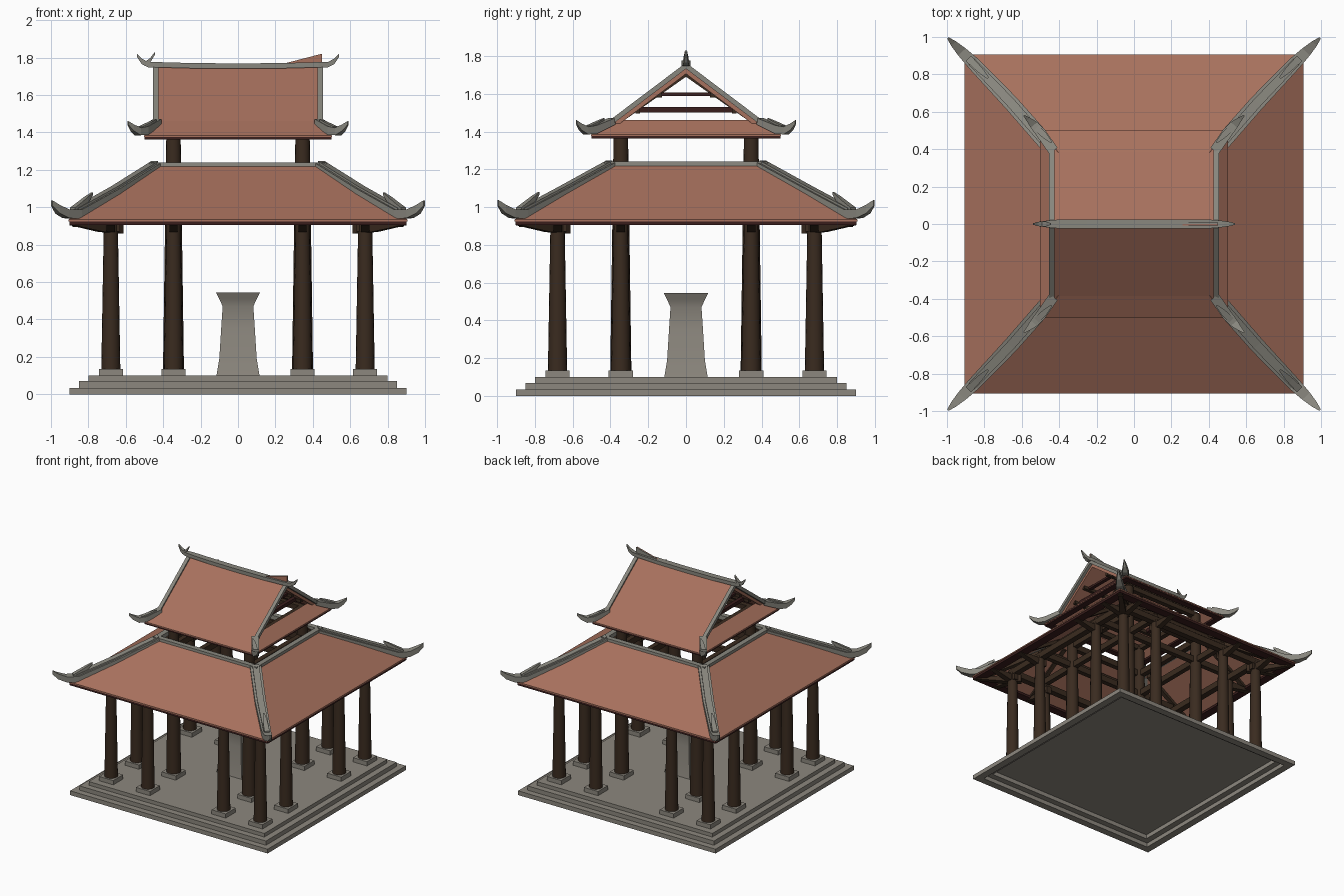
import bpy, bmesh, math
from mathutils import Vector

if "Cube" in bpy.data.objects:
    bpy.data.objects.remove(bpy.data.objects["Cube"])


def material(name, rgb):
    m = bpy.data.materials.new(name)
    m.diffuse_color = (*rgb, 1)
    m.use_nodes = True
    m.node_tree.nodes["Principled BSDF"].inputs["Base Color"].default_value = m.diffuse_color
    return m


STONE = material("grey stone", (0.265, 0.245, 0.21))
TRIM = material("ridge mortar", (0.25, 0.243, 0.21))
TILE = material("terracotta tile", (0.39, 0.165, 0.11))
WOOD = material("dark wood", (0.042, 0.024, 0.014))
RED = material("dark red wood", (0.042, 0.013, 0.012))


def finish(name, bm, mat):
    bmesh.ops.recalc_face_normals(bm, faces=bm.faces)
    me = bpy.data.meshes.new(name)
    bm.to_mesh(me)
    bm.free()
    me.materials.append(mat)
    ob = bpy.data.objects.new(name, me)
    bpy.context.collection.objects.link(ob)
    return ob


def rect_stack(name, levels, mat, ring=False, centre=(0, 0)):
    """Rectangles (half x, half y, z) joined in order; a ring closes on itself, otherwise ends are capped."""
    bm = bmesh.new()
    loops = [[bm.verts.new((centre[0] + sx * hx, centre[1] + sy * hy, z))
              for sx, sy in ((-1, -1), (1, -1), (1, 1), (-1, 1))] for hx, hy, z in levels]
    pairs = list(zip(loops, loops[1:]))
    if ring:
        pairs.append((loops[-1], loops[0]))
    else:
        bm.faces.new(loops[0])
        bm.faces.new(loops[-1])
    for a, b in pairs:
        for i in range(4):
            j = (i + 1) % 4
            bm.faces.new((a[i], a[j], b[j], b[i]))
    return finish(name, bm, mat)


def loft(name, points, mat):
    """Rectangular bar through points (x, y, z, width, vertical height)."""
    bm = bmesh.new()
    d = Vector(points[-1][:2]) - Vector(points[0][:2])
    side = Vector((-d.y, d.x, 0)).normalized()
    loops = []
    for x, y, z, w, h in points:
        c = Vector((x, y, z))
        loops.append([bm.verts.new(c + side * a * w / 2 + Vector((0, 0, b * h / 2)))
                      for a, b in ((-1, -1), (1, -1), (1, 1), (-1, 1))])
    bm.faces.new(loops[0])
    bm.faces.new(loops[-1])
    for a, b in zip(loops, loops[1:]):
        for i in range(4):
            j = (i + 1) % 4
            bm.faces.new((a[i], a[j], b[j], b[i]))
    return finish(name, bm, mat)


def column(name, x, y, r0, r1, z0, z1):
    bm = bmesh.new()
    bmesh.ops.create_cone(bm, cap_ends=True, segments=16, radius1=r0, radius2=r1, depth=z1 - z0)
    bmesh.ops.translate(bm, verts=bm.verts, vec=(x, y, (z0 + z1) / 2))
    for f in bm.faces:
        f.smooth = len(f.verts) == 4
    return finish(name, bm, WOOD)


def frame(name, half, width, z0, z1, mat):
    i = half - width
    return rect_stack(name, [(half, half, z0), (half, half, z1), (i, i, z1), (i, i, z0)], mat, ring=True)


CORNERS = [(-1, -1), (1, -1), (1, 1), (-1, 1)]
OUT, INN = 0.68, 0.345

# stepped platform, stepped hollow underneath
rect_stack("platform", [(.79, .79, .07), (.79, .79, .035), (.84, .84, .035), (.84, .84, 0),
                        (.90, .90, 0), (.90, .90, .035), (.85, .85, .035), (.85, .85, .07),
                        (.80, .80, .07), (.80, .80, .10)], STONE)

# flared stone pedestal in the middle, smooth up its sides and sharp at its corners
ped = rect_stack("pedestal", [(.115, .115, .10), (.10, .10, .19), (.09, .09, .35), (.082, .082, .47),
                              (.10, .10, .51), (.118, .118, .545)], STONE)
for p in ped.data.polygons:
    p.use_smooth = True
ped.data.set_sharp_from_angle(angle=math.radians(50))

# columns on plinths, inner four tall
for x in (-OUT, -INN, INN, OUT):
    for y in (-OUT, -INN, INN, OUT):
        inner = abs(x) < .5 and abs(y) < .5
        rect_stack("plinth", [(.064, .064, .10), (.064, .064, .135)], STONE, centre=(x, y))
        if inner:
            column("inner_column", x, y, .056, .038, .13, 1.40)
        else:
            column("outer_column", x, y, .051, .037, .13, .94)

# beam frames carried by the columns
frame("outer_beam", OUT + .025, .05, .92, .97, WOOD)
frame("middle_beam", INN + .02, .04, 1.14, 1.19, WOOD)
frame("inner_beam", INN + .02, .04, .96, 1.01, WOOD)
frame("top_beam", INN + .02, .04, 1.38, 1.42, WOOD)
frame("purlin_frame", .52, .035, 1.11, 1.145, WOOD)

# tie beams, rafters and tapered eave arms on all four sides
for s in (-1, 1):
    for t in (-OUT, -INN, INN, OUT):
        arm = [(.63, .90, .06), (.72, .895, .055), (.89, .91, .012)]
        loft("eave_arm", [(t, s * r, z, .045, h) for r, z, h in arm], WOOD)
        loft("eave_arm", [(s * r, t, z, .045, h) for r, z, h in arm], WOOD)
    for t in (-INN, INN):
        loft("tie_beam", [(t, s * INN, .985, .04, .05), (t, s * OUT, .985, .04, .05)], WOOD)
        loft("tie_beam", [(s * INN, t, .985, .04, .05), (s * OUT, t, .985, .04, .05)], WOOD)
        loft("rafter", [(t, s * .44, 1.19, .035, .03), (t, s * .86, .925, .035, .03)], WOOD)
        loft("rafter", [(s * .44, t, 1.19, .035, .03), (s * .86, t, .925, .035, .03)], WOOD)

# lower roof: eave board, tile skirt and top trim
frame("lower_eave_board", .902, .07, .905, .924, RED)
rect_stack("lower_roof", [(.907, .907, .924), (.907, .907, .934), (.455, .415, 1.23),
                          (.44, .40, 1.21), (.87, .87, .924)], TILE, ring=True)
rect_stack("lower_roof_top_trim", [(.475, .435, 1.205), (.472, .432, 1.24), (.43, .39, 1.24),
                                   (.43, .39, 1.205)], TRIM, ring=True)

# lower corner ridges in two layers, with upturned tips and horns
for sx, sy in CORNERS:
    def corner(pts):
        return [(sx * x, sy * y, z, w, h) for x, y, z, w, h in pts]

    loft("lower_hip_ridge", corner([(.445, .405, 1.215, .085, .04), (.66, .65, 1.078, .082, .045),
                                    (.86, .86, .962, .07, .05), (.92, .92, .965, .055, .045),
                                    (.965, .965, .99, .035, .045), (.995, .995, 1.022, .01, .03)]), TRIM)
    loft("lower_ridge_cap", corner([(.445, .405, 1.237, .05, .02), (.66, .65, 1.102, .05, .02),
                                    (.87, .87, .985, .045, .02)]), TRIM)
    loft("lower_ridge_horn", corner([(.885, .885, .985, .04, .025), (.84, .84, 1.015, .035, .035),
                                     (.81, .81, 1.04, .028, .035), (.78, .78, 1.072, .012, .015)]), TRIM)
    loft("hip_rafter", corner([(.36, .36, 1.215, .04, .04), (.87, .87, .91, .04, .03)]), WOOD)
    loft("corner_arm", corner([(.63, .63, .89, .05, .06), (.73, .73, .893, .05, .05),
                               (.89, .89, .91, .03, .012)]), WOOD)

    # upper corner ridges
    loft("upper_hip_ridge", corner([(.43, .39, 1.455, .055, .035), (.50, .49, 1.41, .055, .045),
                                    (.535, .53, 1.405, .045, .04), (.565, .56, 1.425, .025, .035),
                                    (.588, .58, 1.45, .008, .02)]), TRIM)
    loft("upper_ridge_horn", corner([(.52, .515, 1.42, .035, .025), (.475, .47, 1.44, .03, .028),
                                     (.44, .435, 1.465, .01, .012)]), TRIM)

# upper roof: eave board, tile skirt
frame("upper_eave_board", .50, .05, 1.363, 1.378, RED)
rect_stack("upper_roof_skirt", [(.502, .502, 1.376), (.502, .502, 1.384), (.405, .385, 1.462),
                                (.40, .375, 1.44), (.47, .47, 1.376)], TILE, ring=True)

# upper gable roof slopes, edge trims and purlins
for sy in (-1, 1):
    loft("gable_slope", [(0, sy * .405, 1.423, .86, .045), (0, 0, 1.728, .86, .045)], TILE)
    for sx in (-1, 1):
        loft("gable_trim", [(sx * .44, sy * .405, 1.443, .03, .032),
                            (sx * .44, 0, 1.748, .03, .032)], TRIM)
    for y, z in ((.255, 1.507), (.14, 1.592)):
        loft("upper_purlin", [(-.40, sy * y, z, .025, .025), (.40, sy * y, z, .025, .025)], WOOD)
    for x in (-.12, .12):
        loft("upper_rafter", [(x, sy * .46, 1.375, .025, .02), (x, 0, 1.70, .025, .02)], WOOD)

# cross beams seen in the open gables
for x in (-INN, INN):
    loft("gable_beam", [(x, -.275, 1.515, .03, .028), (x, .275, 1.515, .03, .028)], RED)
    loft("gable_beam", [(x, -.172, 1.597, .03, .018), (x, .172, 1.597, .03, .018)], RED)

# main ridge, slightly sagging with upturned ends
half = [(.54, 1.812, .008, .016), (.515, 1.78, .022, .03), (.48, 1.762, .032, .028),
        (.43, 1.762, .045, .028), (.25, 1.757, .05, .028)]
pts = [(-x, 0, z, w, h) for x, z, w, h in half] + [(0, 0, 1.755, .05, .028)]
pts += [(x, 0, z, w, h) for x, z, w, h in reversed(half)]
loft("main_ridge", pts, TRIM)

# horn at the left end, thin tile crest with a mortar back at the right end
loft("left_ridge_horn", [(-.50, 0, 1.765, .03, .02), (-.47, 0, 1.785, .025, .025),
                         (-.445, 0, 1.822, .01, .015)], TRIM)
for y, mat in ((-.004, TILE), (.004, TRIM)):
    loft("right_ridge_crest", [(.26, y, 1.768, .007, .008), (.45, y, 1.795, .007, .052)], mat)
